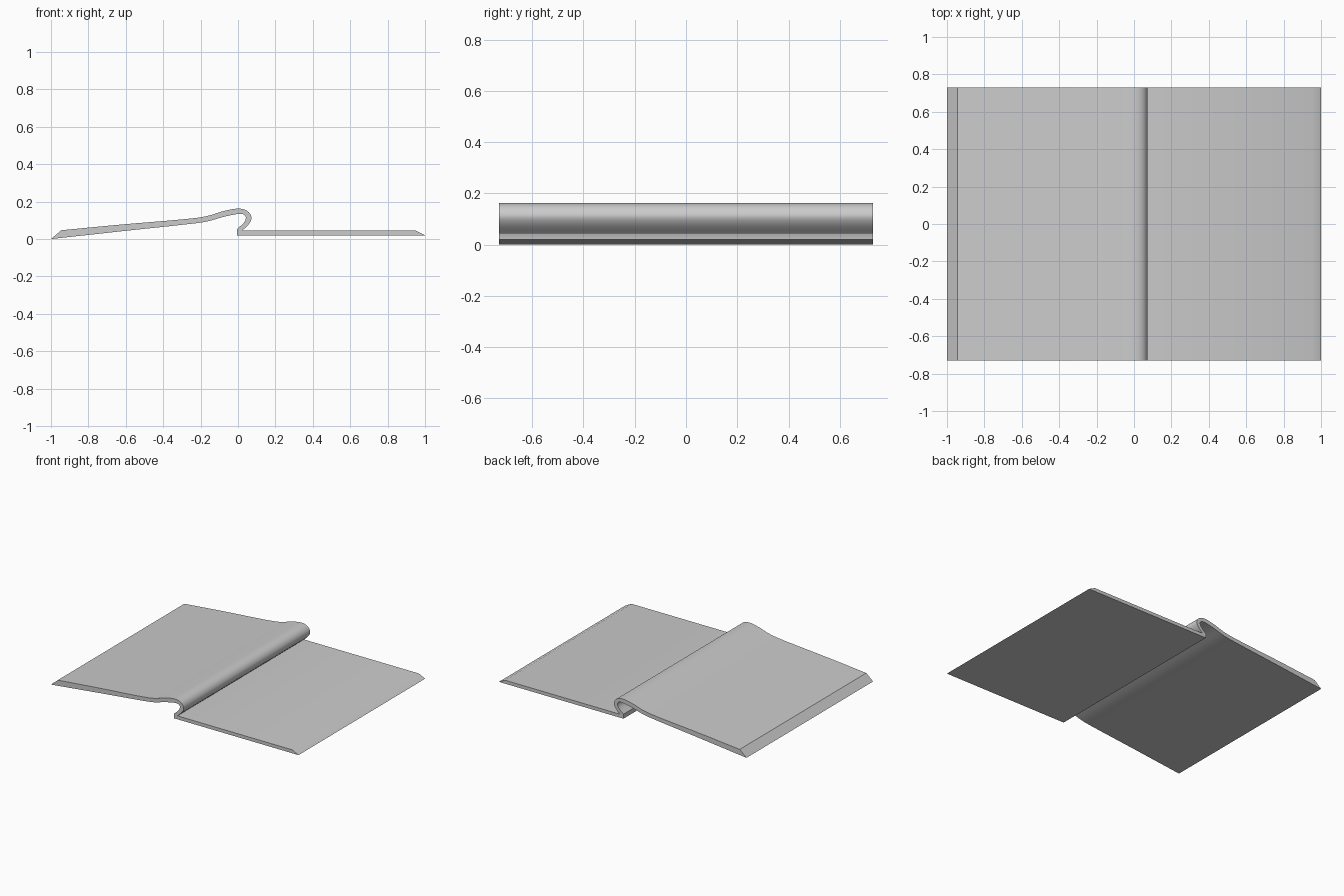
import bpy, bmesh, math

cube = bpy.data.objects.get("Cube")
if cube:
    bpy.data.objects.remove(cube, do_unlink=True)

HALF_DEPTH = 0.73

grey = bpy.data.materials.new("light grey")
grey.use_nodes = True
colour = (0.6, 0.6, 0.6, 1)
grey.diffuse_color = colour
grey.node_tree.nodes["Principled BSDF"].inputs["Base Color"].default_value = colour


def smooth_path(points, steps=4):
    """Catmull-Rom curve through the points."""
    pts = [points[0]] + points + [points[-1]]
    out = []
    for a, b, c, d in zip(pts, pts[1:], pts[2:], pts[3:]):
        for i in range(steps):
            t = i / steps
            out.append(tuple(
                0.5 * (2 * q + (r - p) * t + (2 * p - 5 * q + 4 * r - s) * t ** 2
                       + (3 * q - p - 3 * r + s) * t ** 3)
                for p, q, r, s in zip(a, b, c, d)))
    return out + [points[-1]]


# Upper face: sloping sheet, crest and rolled lip down to the flat sheet
upper = smooth_path([(-0.945, 0.047), (-0.62, 0.078), (-0.3, 0.105), (-0.17, 0.122),
                     (-0.08, 0.149), (0, 0.163), (0.05, 0.15), (0.072, 0.115),
                     (0.058, 0.08), (0.022, 0.045)])
# Lower face: inside of the roll, back out to the sloping sheet
lower = smooth_path([(-0.006, 0.053), (0.03, 0.086), (0.042, 0.113), (0.032, 0.13),
                     (0, 0.134), (-0.08, 0.118), (-0.17, 0.093), (-0.3, 0.076),
                     (-0.62, 0.042), (-1, 0)])
# Flat sheet with a bevelled outer edge
flat = [(0.95, 0.045), (1, 0.02), (-0.006, 0.02)]
profile = upper + flat + lower

# Extrude the profile along the full depth
bm = bmesh.new()
front = bm.faces.new([bm.verts.new((x, -HALF_DEPTH, z)) for x, z in profile])
ext = bmesh.ops.extrude_face_region(bm, geom=[front], use_keep_orig=True)
new_verts = [v for v in ext["geom"] if isinstance(v, bmesh.types.BMVert)]
bmesh.ops.translate(bm, verts=new_verts, vec=(0, 2 * HALF_DEPTH, 0))
bmesh.ops.recalc_face_normals(bm, faces=bm.faces)
mesh = bpy.data.meshes.new("folded_sheet")
bm.to_mesh(mesh)
bm.free()
mesh.materials.append(grey)

sheet = bpy.data.objects.new("folded_sheet", mesh)
bpy.context.collection.objects.link(sheet)
bpy.context.view_layer.objects.active = sheet
sheet.select_set(True)
bpy.ops.object.shade_smooth_by_angle(angle=math.radians(30))
